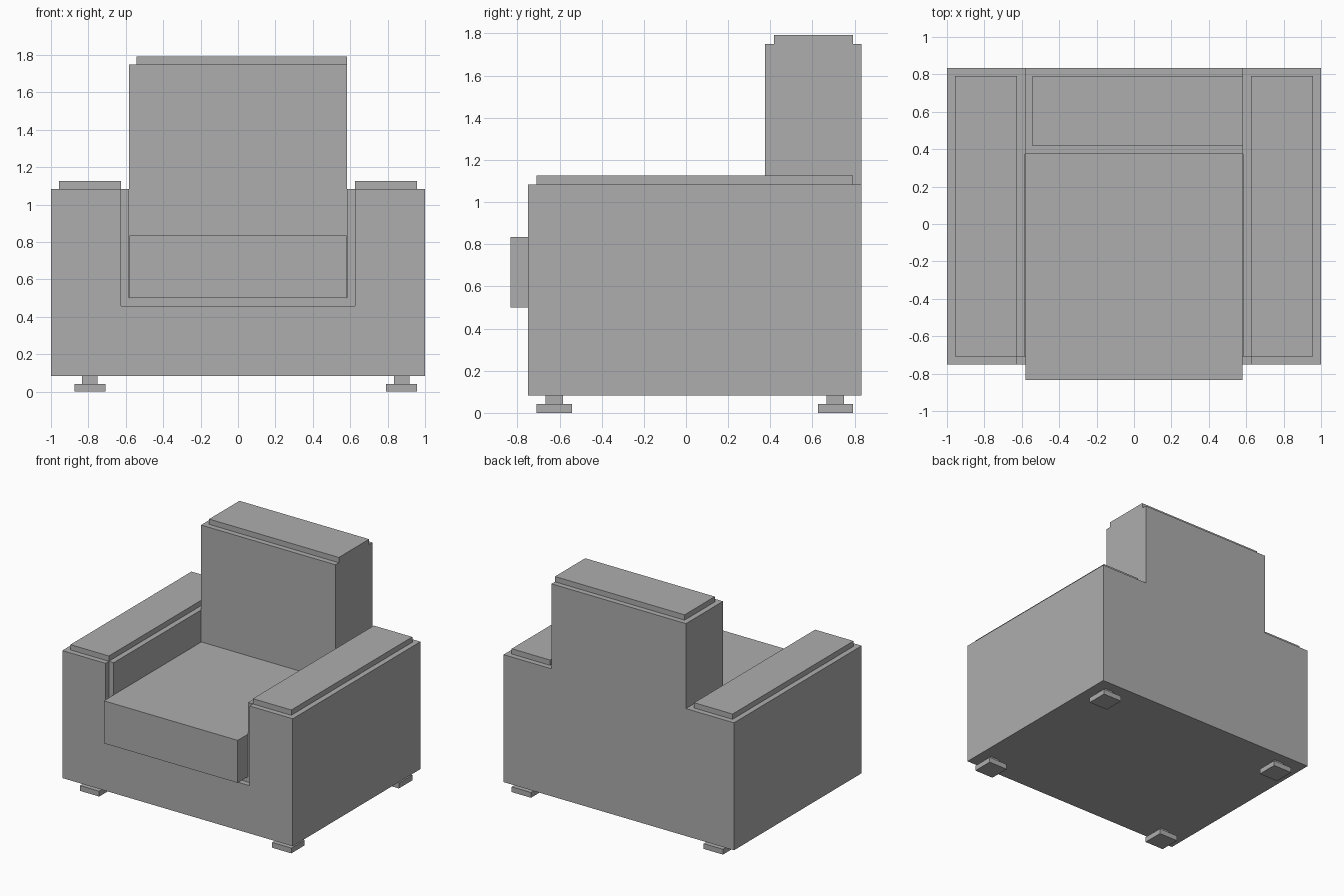
import bpy, bmesh

if "Cube" in bpy.data.objects:
    bpy.data.objects.remove(bpy.data.objects["Cube"])

mat = bpy.data.materials.new("plain grey")
mat.diffuse_color = (0.42, 0.42, 0.42, 1)
mat.use_nodes = True
mat.node_tree.nodes["Principled BSDF"].inputs["Base Color"].default_value = mat.diffuse_color


def finish(name, bm):
    bmesh.ops.recalc_face_normals(bm, faces=bm.faces[:])
    me = bpy.data.meshes.new(name)
    bm.to_mesh(me)
    bm.free()
    me.materials.append(mat)
    ob = bpy.data.objects.new(name, me)
    bpy.context.collection.objects.link(ob)
    return ob


def extrude_y(name, profile, y0, y1):
    """Extrude an (x, z) outline from y0 to y1."""
    bm = bmesh.new()
    face = bm.faces.new([bm.verts.new((x, y0, z)) for x, z in profile])
    ext = bmesh.ops.extrude_face_region(bm, geom=[face])["geom"]
    verts = [v for v in ext if isinstance(v, bmesh.types.BMVert)]
    bmesh.ops.translate(bm, verts=verts, vec=(0, y1 - y0, 0))
    return finish(name, bm)


def box(name, x0, x1, y0, y1, z0, z1):
    return extrude_y(name, [(x0, z0), (x1, z0), (x1, z1), (x0, z1)], y0, y1)


def mirrored(half):
    return half + [(-x, z) for x, z in reversed(half)]


U = 1 / 24           # the model sits on a regular grid of this step
LOW, ARM = 2 * U, 26 * U
IN = 14 * U          # half width between the arms

# Body: front rim, arms with seat base, back
extrude_y("front_rim", mirrored([(1, LOW), (1, ARM), (15 * U, ARM), (15 * U, 11 * U)]), -18 * U, -17 * U)
extrude_y("arms_and_base", mirrored([(1, LOW), (1, ARM), (IN, ARM), (IN, 12 * U)]), -17 * U, 9 * U)
extrude_y("backrest", mirrored([(1, LOW), (1, ARM), (IN, ARM), (IN, 42 * U)]), 9 * U, 20 * U)

# Seat cushion overhanging the front
box("seat_cushion", -IN + 0.003, IN - 0.003, -20 * U, 9 * U, 12 * U, 20 * U)

# Raised pads on the back and the arms
box("backrest_top_pad", -13 * U, IN, 10 * U, 19 * U, 42 * U, 43 * U)
for side, x in (("left", -23 * U), ("right", 15 * U)):
    box(side + "_arm_pad", x, x + 8 * U, -17 * U, 19 * U, ARM, 27 * U)

# Feet: wide plate with a narrow stem
for side, x in (("left", -21 * U), ("right", 19 * U)):
    for end, y in (("front", -17 * U), ("back", 15 * U)):
        box(f"{end}_{side}_foot", x, x + 4 * U, y, y + 4 * U, 0, U)
        box(f"{end}_{side}_foot_stem", x + U, x + 3 * U, y + U, y + 3 * U, U, LOW)
